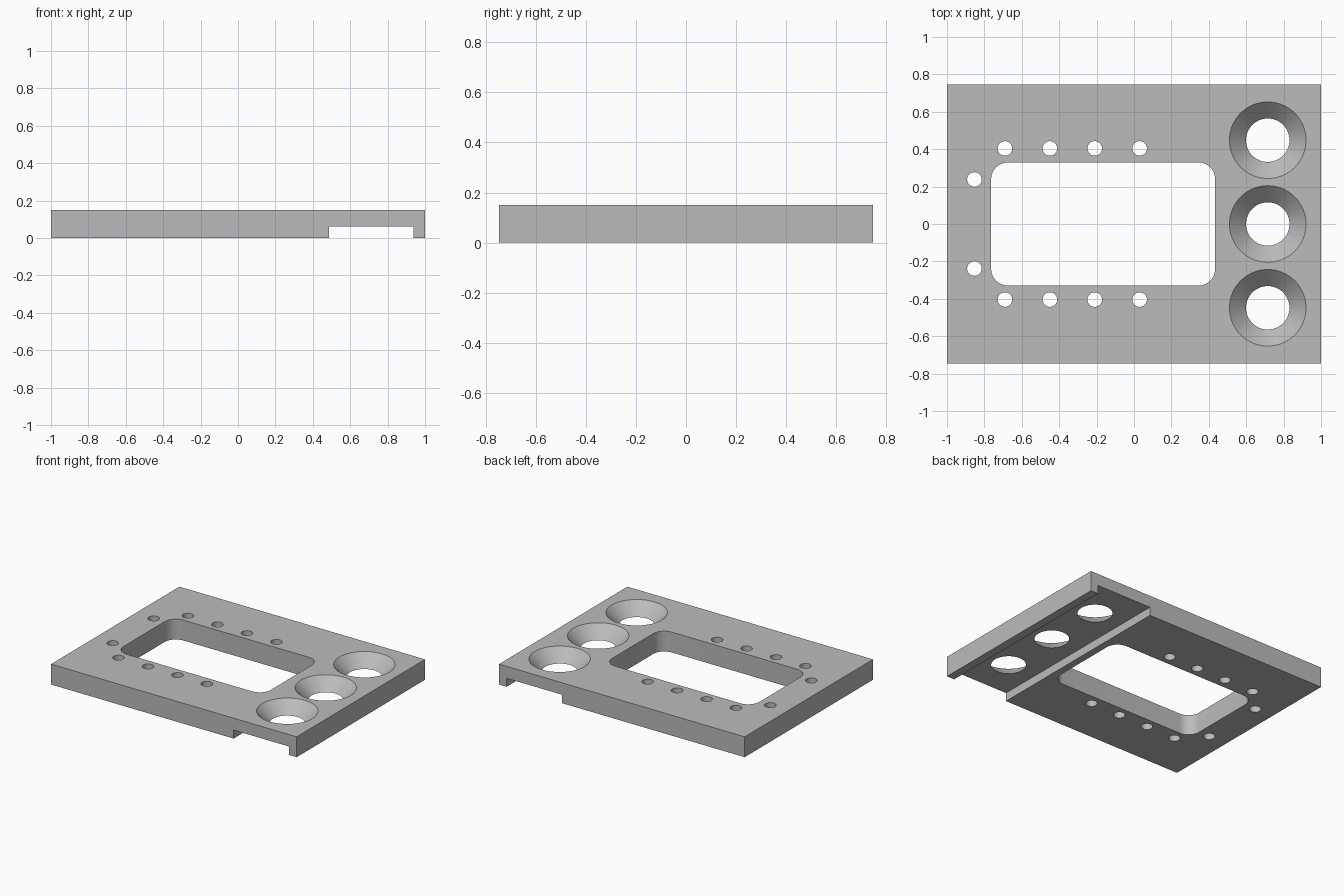
import bpy
import bmesh
import math
from mathutils import Matrix

cube = bpy.data.objects.get("Cube")
if cube:
    bpy.data.objects.remove(cube, do_unlink=True)

HALF_DEPTH = 0.746
THICKNESS = 0.15
CHANNEL_Z = 0.062
SINK_X, SINK_Y = 0.715, 0.448

grey = bpy.data.materials.new("plain grey")
grey.use_nodes = True
colour = (0.5, 0.5, 0.5, 1)
grey.diffuse_color = colour
grey.node_tree.nodes["Principled BSDF"].inputs["Base Color"].default_value = colour


def make_object(name, bm):
    mesh = bpy.data.meshes.new(name)
    bm.to_mesh(mesh)
    bm.free()
    mesh.materials.append(grey)
    obj = bpy.data.objects.new(name, mesh)
    bpy.context.collection.objects.link(obj)
    return obj


def box(name, x0, x1, half_y, z0, z1, corner=0):
    bm = bmesh.new()
    centre = Matrix.Translation(((x0 + x1) / 2, 0, (z0 + z1) / 2))
    size = Matrix.Diagonal((x1 - x0, 2 * half_y, z1 - z0, 1))
    bmesh.ops.create_cube(bm, size=1, matrix=centre @ size)
    if corner:
        uprights = [e for e in bm.edges
                    if abs(e.verts[0].co.z - e.verts[1].co.z) > 0.01]
        bmesh.ops.bevel(bm, geom=uprights, offset=corner, segments=10,
                        profile=0.5, affect='EDGES')
    return make_object(name, bm)


def cone(name, x, y, z0, z1, r0, r1, sides):
    bm = bmesh.new()
    bmesh.ops.create_cone(bm, cap_ends=True, segments=sides, radius1=r0,
                          radius2=r1, depth=z1 - z0,
                          matrix=Matrix.Translation((x, y, (z0 + z1) / 2)))
    return make_object(name, bm)


# Flat slab
plate = box("mounting_plate", -1, 1, HALF_DEPTH, 0, THICKNESS)

# Rounded window and the channel running under the countersinks
cutters = [
    box("window_cutter", -0.764, 0.434, 0.329, -0.1, 0.3, corner=0.09),
    box("channel_cutter", 0.487, 0.938, 1, -0.1, CHANNEL_Z),
]

# Small screw holes around three sides of the window
holes = [(-0.69 + 0.24 * i, side * 0.404) for i in range(4) for side in (-1, 1)]
holes += [(-0.853, side * 0.238) for side in (-1, 1)]
for x, y in holes:
    cutters.append(cone("screw_hole_cutter", x, y, -0.1, 0.3, 0.039, 0.039, 32))

# Countersinks: 45 degree cones, carried past the slab above and below
over = 0.02
for row in (-1, 0, 1):
    cutters.append(cone("countersink_cutter", SINK_X, row * SINK_Y,
                        CHANNEL_Z - over, THICKNESS + over,
                        0.116 - over, 0.205 + over, 64))

for cutter in cutters:
    cutter.hide_render = True
    cut = plate.modifiers.new(cutter.name, 'BOOLEAN')
    cut.operation = 'DIFFERENCE'
    cut.solver = 'EXACT'
    cut.object = cutter

# Apply the cuts, then discard the cutters
bpy.ops.object.select_all(action='DESELECT')
plate.select_set(True)
bpy.context.view_layer.objects.active = plate
for cut in list(plate.modifiers):
    bpy.ops.object.modifier_apply(modifier=cut.name)
for cutter in cutters:
    bpy.data.objects.remove(cutter, do_unlink=True)

bpy.ops.object.shade_smooth_by_angle(angle=math.radians(30))
